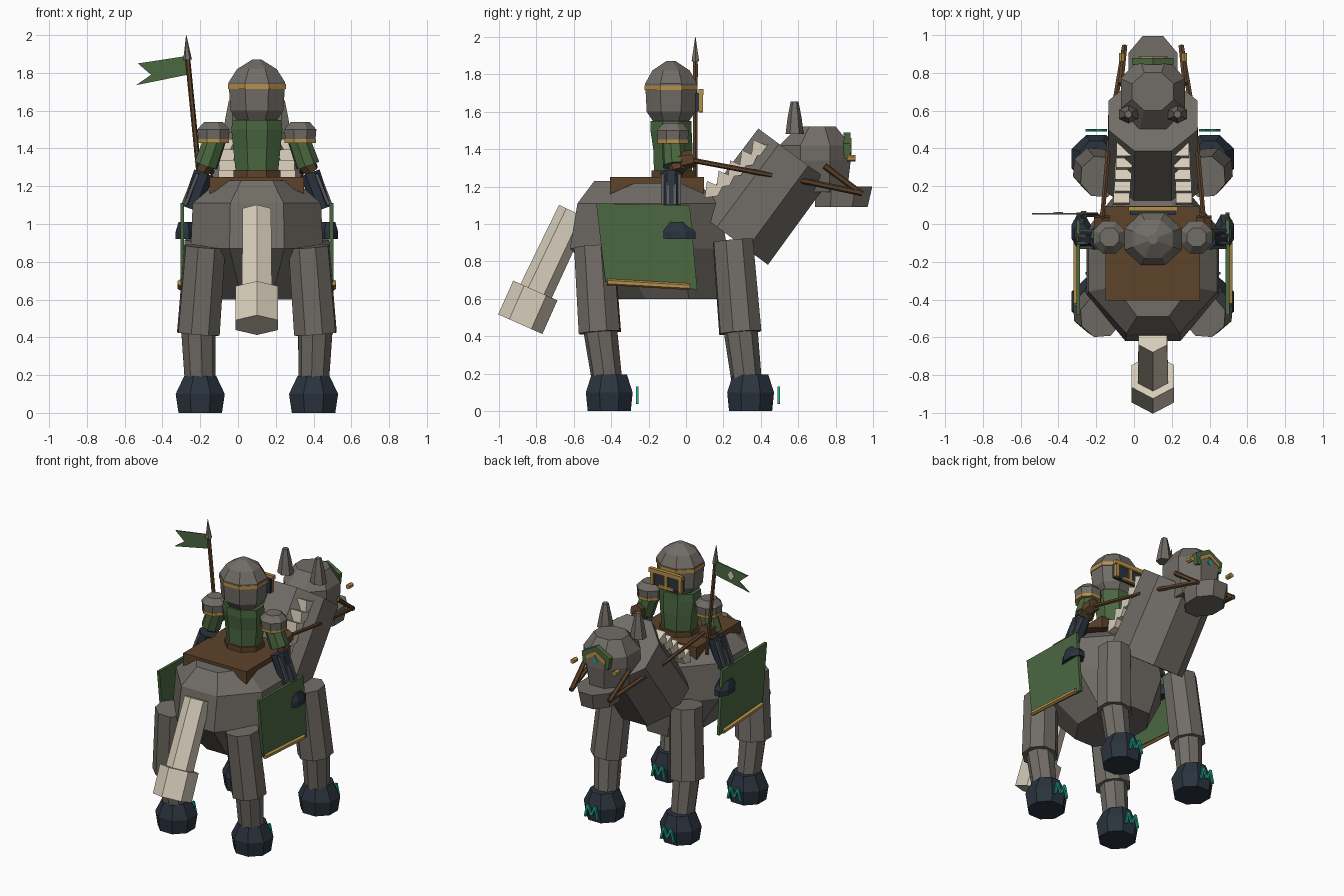
import bpy, bmesh, math
from mathutils import Vector

if "Cube" in bpy.data.objects:
    bpy.data.objects.remove(bpy.data.objects["Cube"], do_unlink=True)


def material(name, rgb):
    m = bpy.data.materials.new(name)
    m.use_nodes = True
    m.diffuse_color = (*rgb, 1)
    m.node_tree.nodes["Principled BSDF"].inputs["Base Color"].default_value = (*rgb, 1)
    return m


GREY = material("warm grey", (0.165, 0.15, 0.133))
CREAM = material("cream", (0.68, 0.61, 0.49))
GREEN = material("forest green", (0.07, 0.14, 0.053))
BROWN = material("leather brown", (0.11, 0.056, 0.024))
GOLD = material("gold", (0.48, 0.28, 0.07))
NAVY = material("dark navy", (0.023, 0.033, 0.048))
STEEL = material("steel", (0.1, 0.1, 0.11))
TEAL = material("teal", (0.013, 0.38, 0.27))
CX = 0.1  # centre plane of the mount and rider


def finish(name, bm, mat):
    bmesh.ops.recalc_face_normals(bm, faces=bm.faces)
    mesh = bpy.data.meshes.new(name)
    bm.to_mesh(mesh)
    bm.free()
    mesh.materials.append(mat)
    ob = bpy.data.objects.new(name, mesh)
    bpy.context.collection.objects.link(ob)
    return ob


def skin(name, rings, mat):
    """Join equal rings of points into a closed solid."""
    bm = bmesh.new()
    vs = [[bm.verts.new(p) for p in ring] for ring in rings]
    n = len(vs[0])
    for a, b in zip(vs, vs[1:]):
        for i in range(n):
            bm.faces.new((a[i], a[(i + 1) % n], b[(i + 1) % n], b[i]))
    bm.faces.new(vs[0])
    bm.faces.new(vs[-1])
    return finish(name, bm, mat)


def polygon(n):
    k = 1 / math.cos(math.pi / n)
    return [(k * math.cos((i + .5) * math.tau / n), k * math.sin((i + .5) * math.tau / n))
            for i in range(n)]


def loft(name, x, rings, mat, n=8):
    """Horizontal rings given as (y, z, half width, half depth)."""
    return skin(name, [[(x + c * rx, y + s * ry, z) for c, s in polygon(n)]
                       for y, z, rx, ry in rings], mat)


def limb(name, a, b, r0, r1, mat, n=8):
    a, b = Vector(a), Vector(b)
    q = (b - a).to_track_quat('Z', 'Y')
    return skin(name, [[p + q @ Vector((c * r, s * r, 0)) for c, s in polygon(n)]
                       for p, r in ((a, r0), (b, r1))], mat)


def slab(name, outline, axis, offset, thick, mat):
    """Extrude a 2D outline along x or y."""
    def place(u, v, w):
        return (w, u, v) if axis == 'x' else (u, w, v)
    return skin(name, [[place(u, v, offset + t) for u, v in outline]
                       for t in (-thick / 2, thick / 2)], mat)


def bar(name, x0, x1, z0, z1, y, thick, mat):
    return slab(name, [(x0, z0), (x1, z0), (x1, z1), (x0, z1)], 'y', y, thick, mat)


# Mount: barrel, neck, head and muzzle
loft("body", CX, [(-.1, .6, .19, .28), (-.2, .87, .35, .42),
                  (-.2, 1.11, .34, .38), (-.22, 1.23, .2, .27)], GREY)
limb("neck", (CX, .245, .925), (CX, .575, 1.37), .24, .235, GREY)
loft("head", CX, [(.7, 1.17, .13, .16), (.69, 1.34, .17, .19),
                  (.69, 1.42, .17, .19), (.7, 1.52, .11, .1)], GREY)
loft("muzzle", CX, [(.83, 1.09, .115, .14), (.84, 1.2, .13, .155)], GREY)

# Tail
limb("tail", (CX, -.6, 1.065), (CX, -.83, .58), .075, .08, CREAM, 6)
limb("tail_tip", (CX, -.805, .645), (CX, -.885, .465), .112, .112, CREAM, 6)

for s, side in ((1, "left"), (-1, "right")):
    # Mount: legs, hooves and hoof marks
    for end, top, peak, knee, fetlock, hoof in (("rear", -.49, .88, -.46, -.42, -.41),
                                                ("front", .25, .91, .29, .325, .345)):
        x = CX + s * .3
        tag = f"{side}_{end}"
        limb(tag + "_upper_leg", (CX + s * .275, top, peak), (CX + s * .31, knee, .42),
             .105, .11, GREY)
        limb(tag + "_lower_leg", (CX + s * .31, knee, .45), (x, fetlock, .15), .085, .075, GREY)
        loft(tag + "_hoof", x, [(hoof, 0, .115, .115), (hoof, .1, .13, .125),
                                (hoof, .195, .085, .095)], NAVY)
        zigzag = [(-.05, .04), (-.03, .13), (0, .06), (.03, .13), (.05, .04)]
        for (u0, z0), (u1, z1) in zip(zigzag, zigzag[1:]):
            limb(tag + "_hoof_mark", (x + u0, hoof + .15, z0), (x + u1, hoof + .15, z1),
                 .007, .007, TEAL, 4)

    # Mane: serrated locks along both shoulders of the neck
    for i in range(5):
        y, z = .1 + .062 * i, 1.15 + .055 * i
        slab(f"{side}_mane_{i + 1}", [(y, z - .01), (y + .012, z + .08), (y + .08, z + .05),
                                      (y + .1, z + .06), (y + .07, z)],
             'x', CX + s * (.165 - .004 * i), .085, CREAM)

    # Ears and bridle
    loft(side + "_ear", CX + s * .13, [(.58, 1.48, .05, .042), (.58, 1.57, .035, .032),
                                       (.58, 1.655, .018, .018)], GREY, 6)
    limb(side + "_cheek_strap", (CX + s * .22, .53, 1.25), (CX + s * .15, .94, 1.165),
         .014, .014, BROWN, 6)
    limb(side + "_nose_strap", (CX + s * .17, .74, 1.31), (CX + s * .15, .94, 1.16),
         .014, .014, BROWN, 6)
    limb(side + "_bridle_stud", (CX + s * .165, .86, 1.35), (CX + s * .165, .905, 1.35),
         .015, .015, GOLD, 6)
    limb(side + "_rein", (CX + s * .27, .01, 1.345), (CX + s * .23, .46, 1.26), .012, .012, BROWN, 6)

    # Side cloth with gold hem
    slab(side + "_cloth", [(-.48, 1.11), (.02, 1.1), (.06, .65), (-.43, .69)], 'x',
         CX + s * .395, .02, GREEN)
    limb(side + "_cloth_hem", (CX + s * .405, -.42, .69), (CX + s * .405, .02, .665),
         .015, .015, GOLD, 6)

    # Rider: ribbed leg guard, boot, arm and shoulder
    limb(side + "_rider_leg", (CX + s * .28, -.08, 1.27), (CX + s * .35, -.08, 1.08),
         .055, .05, NAVY)
    for y in (-.125, -.1, -.06, -.035):
        out = .058 - abs(y + .08) * .5
        limb(side + "_leg_rib", (CX + s * (.28 + out), y, 1.265), (CX + s * (.345 + out), y, 1.1),
             .008, .008, STEEL, 4)
    loft(side + "_boot", CX + s * .38, [(-.04, .92, .05, .09), (-.04, .96, .05, .09),
                                        (-.05, 1.01, .035, .05)], NAVY)
    limb(side + "_upper_arm", (CX + s * .21, -.07, 1.48), (CX + s * .27, -.06, 1.31),
         .055, .06, GREEN)
    limb(side + "_forearm", (CX + s * .27, -.07, 1.33), (CX + s * .27, .04, 1.35),
         .045, .04, BROWN, 6)
    limb(side + "_cuff", (CX + s * .26, -.05, 1.33), (CX + s * .29, -.04, 1.28),
         .045, .035, BROWN, 6)
    loft(side + "_shoulder_trim", CX + s * .23, [(-.07, 1.43, .083, .083), (-.07, 1.45, .083, .083)], GOLD)
    loft(side + "_shoulder_plate", CX + s * .23, [(-.07, 1.445, .08, .08), (-.07, 1.5, .085, .085),
                                                  (-.07, 1.54, .05, .05)], GREY)

# Forehead plate with chevron and gem
slab("forehead_plate", [(CX - .1, 1.35), (CX + .1, 1.35), (CX + .11, 1.43),
                        (CX, 1.49), (CX - .11, 1.43)], 'y', .86, .035, GREEN)
slab("forehead_chevron", [(CX - .08, 1.38), (CX, 1.43), (CX + .08, 1.38), (CX + .08, 1.41),
                          (CX, 1.46), (CX - .08, 1.41)], 'y', .881, .008, GOLD)
slab("forehead_gem", [(CX - .02, 1.39), (CX, 1.37), (CX + .02, 1.39), (CX, 1.41)],
     'y', .881, .008, TEAL)

# Saddle: slab whose four lower corners hang down
bm = bmesh.new()
bmesh.ops.create_grid(bm, x_segments=4, y_segments=4, size=.25)
ext = bmesh.ops.extrude_face_region(bm, geom=bm.faces[:])
top = [v for v in ext["geom"] if isinstance(v, bmesh.types.BMVert)]
for v in bm.verts:
    corner = abs(v.co.x) > .24 and abs(v.co.y) > .24
    v.co.z = 1.25 if v in top else (1.16 if corner else 1.215)
    v.co += Vector((CX, -.155, 0))
finish("saddle", bm, BROWN)

# Rider: torso, belt and helmet
loft("torso", CX, [(-.07, 1.25, .11, .1), (-.07, 1.4, .125, .105), (-.08, 1.5, .135, .11),
                   (-.08, 1.55, .13, .11)], GREEN)
loft("belt", CX, [(-.07, 1.24, .125, .115), (-.07, 1.285, .125, .115)], BROWN)
loft("helmet", CX, [(-.08, 1.54, .1, .09), (-.08, 1.6, .14, .13), (-.08, 1.75, .15, .138),
                    (-.08, 1.82, .105, .1), (-.08, 1.87, .025, .025)], GREY)
loft("helmet_band", CX, [(-.08, 1.715, .153, .142), (-.08, 1.74, .153, .142)], GOLD)

# Visor with gold frame
bar("visor_glass", CX - .12, CX + .12, 1.6, 1.7, .062, .03, NAVY)
bar("visor_top", CX - .13, CX + .13, 1.69, 1.72, .08, .025, GOLD)
bar("visor_bottom", CX - .06, CX + .06, 1.595, 1.615, .08, .02, GOLD)
for dx in (-.11, 0, .11):
    bar("visor_upright", CX + dx - .012, CX + dx + .012, 1.6, 1.7, .08, .02, GOLD)

# Lance with swallowtail flag
limb("lance_pole", (-.2, .05, 1.2), (-.268, .05, 1.89), .012, .012, BROWN, 6)
limb("lance_tip", (-.267, .05, 1.87), (-.274, .05, 2), .02, .001, GREY, 6)
slab("flag", [(-.268, 1.89), (-.53, 1.85), (-.46, 1.79), (-.54, 1.735), (-.268, 1.79)],
     'y', .055, .008, GREEN)
slab("flag_diamond", [(-.4, 1.785), (-.375, 1.82), (-.4, 1.855), (-.425, 1.82)],
     'y', .061, .006, CREAM)
